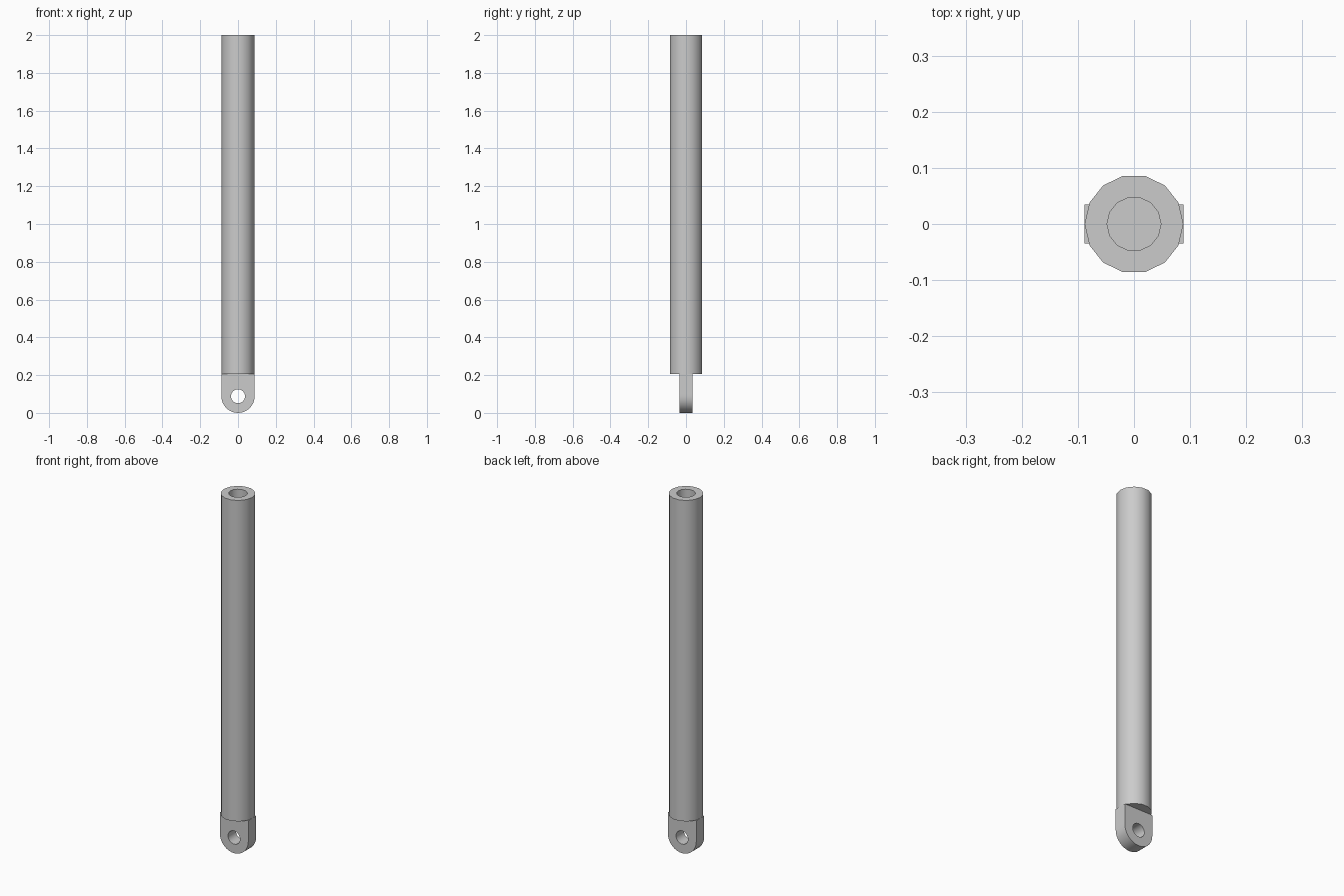
import bpy, bmesh
from math import cos, sin, pi, radians

cube = bpy.data.objects.get("Cube")
if cube:
    bpy.data.objects.remove(cube)

R, BORE, PIN = 0.088, 0.048, 0.037      # tube, bore and pin hole radii
BASE, TOP, HALF = 0.205, 2.0, 0.035     # tube bottom and top, half lug thickness
SIDES, ARC = 14, 16

grey = bpy.data.materials.new("grey_metal")
grey.use_nodes = True
grey.diffuse_color = (0.6, 0.6, 0.6, 1)
grey.node_tree.nodes["Principled BSDF"].inputs["Base Color"].default_value = (0.6, 0.6, 0.6, 1)


def finish(name, bm):
    bmesh.ops.recalc_face_normals(bm, faces=bm.faces)
    mesh = bpy.data.meshes.new(name)
    bm.to_mesh(mesh)
    bm.free()
    mesh.materials.append(grey)
    obj = bpy.data.objects.new(name, mesh)
    bpy.context.collection.objects.link(obj)
    bpy.ops.object.select_all(action="DESELECT")
    obj.select_set(True)
    bpy.context.view_layer.objects.active = obj
    bpy.ops.object.shade_smooth_by_angle(angle=radians(35))
    return obj


def bridge(bm, a, b):
    n = len(a)
    for i in range(n):
        j = (i + 1) % n
        bm.faces.new((a[i], a[j], b[j], b[i]))


# Tube: closed at the bottom, with a blind bore open at the top
bm = bmesh.new()
rings = []
for r, z in ((R, BASE), (R, TOP), (BORE, TOP), (BORE, BASE + 0.01)):
    rings.append([bm.verts.new((r * cos(2 * pi * i / SIDES), r * sin(2 * pi * i / SIDES), z))
                  for i in range(SIDES)])
for a, b in zip(rings, rings[1:]):
    bridge(bm, a, b)
bm.faces.new(rings[0])
bm.faces.new(rings[-1])
finish("tube", bm)

# Mounting lug: round bottom, square top, pin hole through it
bm = bmesh.new()
angles = [2 * pi * i / (2 * ARC) for i in range(2 * ARC)]


def outline(a):
    x, z = cos(a), sin(a)
    if z <= 1e-6:
        return R * x, R + R * z
    # upper half runs around the square shoulders
    s = min(1 / max(abs(x), 1e-6), (BASE - R) / (R * z))
    return R * x * s, R + R * z * s


# Square corners sit exactly on the nearest outline points
points = [outline(a) for a in angles]
for sx in (-1, 1):
    k = min(range(len(points)), key=lambda i: abs(points[i][0] - sx * R) + abs(points[i][1] - BASE))
    points[k] = (sx * R, BASE)
hole = [(PIN * cos(a), R + PIN * sin(a)) for a in angles]
loops = [[bm.verts.new((x, y, z)) for x, z in ps]
         for ps, y in ((points, -HALF), (points, HALF), (hole, HALF), (hole, -HALF))]
for i in range(4):
    bridge(bm, loops[i], loops[(i + 1) % 4])
finish("mounting_lug", bm)
